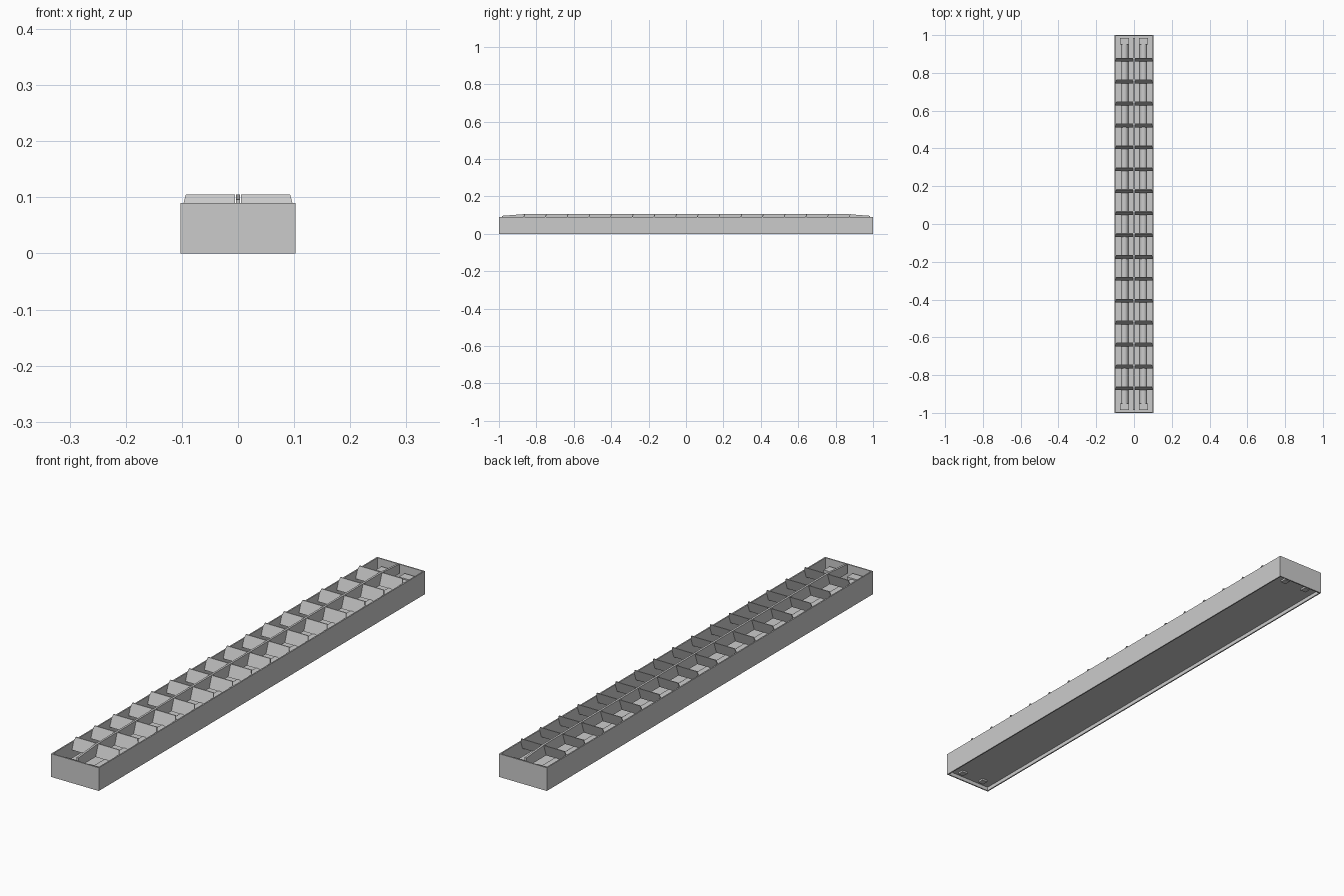
import bpy, bmesh, math

if "Cube" in bpy.data.objects:
    bpy.data.objects.remove(bpy.data.objects["Cube"])


def mesh_object(name, verts, faces):
    me = bpy.data.meshes.new(name)
    me.from_pydata(verts, [], faces)
    bm = bmesh.new()
    bm.from_mesh(me)
    bmesh.ops.recalc_face_normals(bm, faces=bm.faces)
    bm.to_mesh(me)
    bm.free()
    ob = bpy.data.objects.new(name, me)
    bpy.context.collection.objects.link(ob)
    return ob


def prism(name, bottom, top):
    """Solid between two point loops of equal length."""
    n = len(bottom)
    faces = [tuple(range(n)), tuple(range(n, 2 * n))]
    faces += [(i, (i + 1) % n, n + (i + 1) % n, n + i) for i in range(n)]
    return mesh_object(name, bottom + top, faces)


def box(name, x0, x1, y0, y1, z0, z1):
    loop = [(x0, y0), (x1, y0), (x1, y1), (x0, y1)]
    return prism(name, [(x, y, z0) for x, y in loop], [(x, y, z1) for x, y in loop])


W, L, H, T = 0.1025, 1.0, 0.09, 0.005

# Housing: four thin walls around a recessed base panel
for s, side in ((-1, "left"), (1, "right")):
    xs = sorted((s * W, s * (W - T)))
    box(side + "_wall", *xs, -L, L, 0, H)
for s, side in ((-1, "front"), (1, "back")):
    ys = sorted((s * L, s * (L - T)))
    box(side + "_wall", -W + T, W - T, *ys, 0, H)
box("base_panel", -W + T, W - T, -L + T, L - T, 0.015, 0.019)

# Central spine with tapered ends
side = [(-0.985, 0.06), (0.985, 0.06), (0.985, 0.096), (0.87, 0.105),
        (-0.87, 0.105), (-0.985, 0.096)]
prism("central_spine", [(-0.004, y, z) for y, z in side],
      [(0.004, y, z) for y, z in side])

# Slanted louver blades, a left and right one in each row
for i in range(16):
    y = 0.876 - i * 0.116
    for s in (-1, 1):
        a, b, c = s * 0.005, s * 0.097, s * 0.093
        front = [(a, y - 0.016, 0.06), (b, y - 0.016, 0.06),
                 (b, y - 0.005, H), (c, y, 0.105), (a, y, 0.105)]
        prism("louver_blade", front, [(px, py + 0.004, pz) for px, py, pz in front])

# Lamp tubes and their end sockets
for s in (-1, 1):
    bpy.ops.mesh.primitive_cylinder_add(vertices=24, radius=0.02, depth=1.92,
                                        location=(s * 0.05, 0, 0.042),
                                        rotation=(math.pi / 2, 0, 0))
    bpy.context.object.name = "lamp_tube"
    bpy.ops.object.shade_smooth_by_angle()
    for e in (-1, 1):
        ys = sorted((e * 0.95, e * 0.985))
        box("lamp_socket", s * 0.05 - 0.024, s * 0.05 + 0.024, *ys, 0.019, 0.066)
        ys = sorted((e * 0.955, e * 0.98))
        box("socket_foot", s * 0.05 - 0.012, s * 0.05 + 0.012, *ys, 0.008, 0.019)
